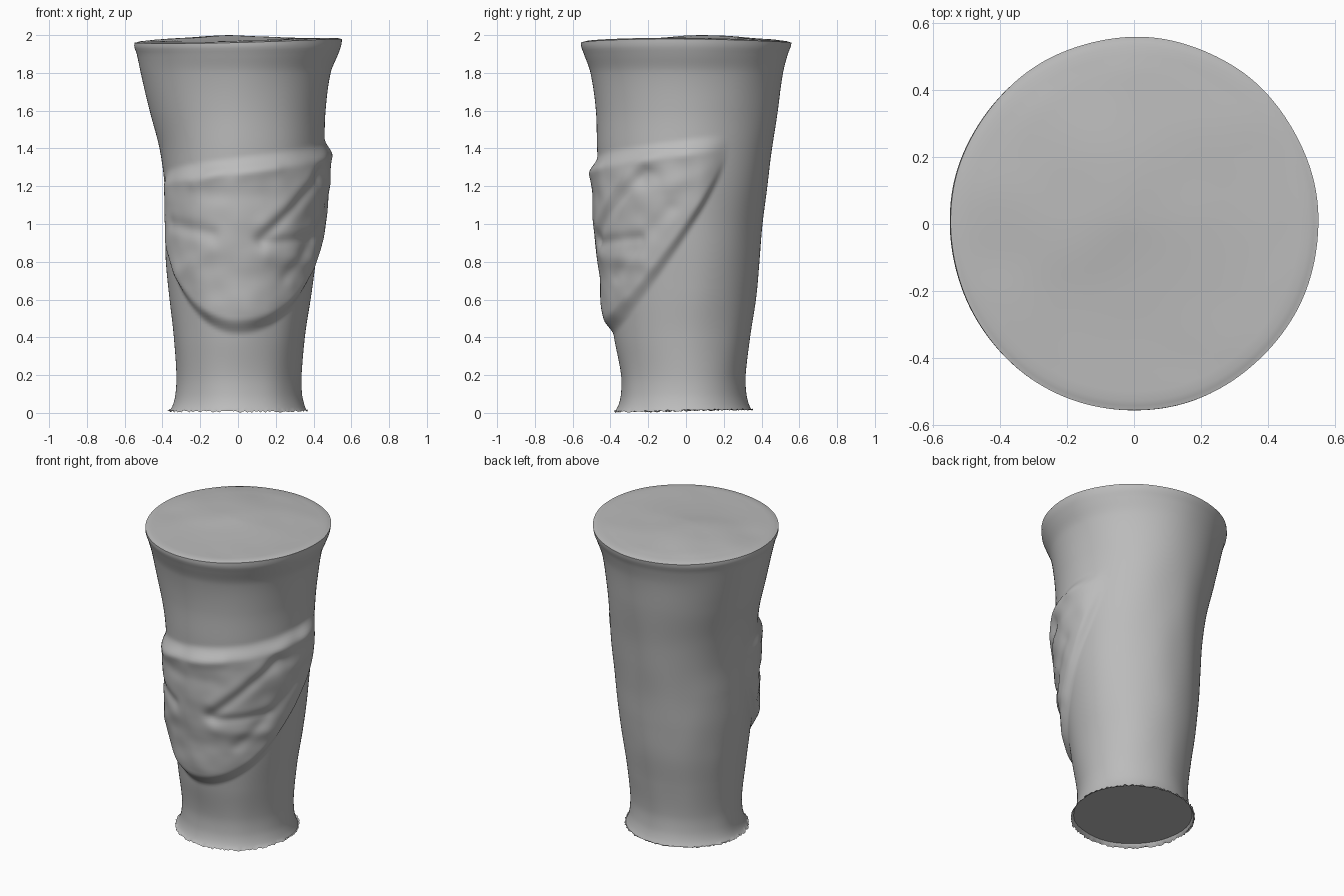
import bpy, bmesh, math, random
from mathutils import Vector, noise

random.seed(4)
cube = bpy.data.objects.get("Cube")
if cube:
    bpy.data.objects.remove(cube, do_unlink=True)

SEGMENTS, ROWS = 192, 130

clay = bpy.data.materials.new("Plain grey")
clay.use_nodes = True
GREY = (0.5, 0.5, 0.5, 1)
clay.diffuse_color = GREY
clay.node_tree.nodes["Principled BSDF"].inputs["Base Color"].default_value = GREY

# Radius of the plain cup by height: z, toward -x, +x, -y, +y
PROFILE = [
    (0.00, .37, .37, .38, .355), (0.04, .345, .352, .358, .335),
    (0.10, .33, .338, .345, .32), (0.20, .325, .335, .345, .315),
    (0.40, .34, .355, .38, .34), (0.60, .363, .385, .405, .37),
    (0.80, .38, .41, .425, .39), (1.00, .385, .432, .45, .405),
    (1.20, .39, .45, .463, .43), (1.40, .415, .458, .47, .455),
    (1.60, .468, .464, .477, .485), (1.80, .515, .49, .505, .515),
    (1.90, .537, .53, .54, .54), (1.94, .55, .545, .555, .555),
    (1.97, .545, .55, .555, .56),
]

# Creases (negative) and ridges (positive) of the relief:
# start angle and height, end angle and height, width, depth
FOLDS = [
    (.25, .92, 1.1, 1.28, .035, -.014), (.3, 1.0, 1.3, 1.4, .05, .009),
    (.3, .9, 1.0, .93, .03, -.009), (.35, .83, 1.0, .8, .045, .008),
    (-.3, .95, -.9, 1.0, .04, -.012), (-.3, .86, -.8, .75, .05, .008),
    (-.5, 1.22, -.2, 1.28, .04, .009), (.05, 1.27, .4, 1.3, .04, .008),
    (-.3, 1.15, .3, 1.15, .05, -.006), (-.3, .55, .35, .55, .07, .006),
    (.6, .72, 1.4, 1.08, .04, -.008), (1.1, 1.24, 1.2, 1.26, .05, -.014),
    (1.55, 1.38, 1.6, 1.4, .05, .009), (1.4, 1.2, 1.9, 1.3, .05, .007),
]


def smooth(t):
    t = min(1, max(0, t))
    return t * t * (3 - 2 * t)


def radii_at(z):
    """Smooth interpolation of the four side profiles."""
    last = len(PROFILE) - 1
    i = next((k for k in range(last) if z <= PROFILE[k + 1][0]), last - 1)
    a, b = PROFILE[i], PROFILE[i + 1]
    before, after = PROFILE[max(i - 1, 0)], PROFILE[min(i + 2, last)]
    h = b[0] - a[0]
    t = min(1, max(0, (z - a[0]) / h))
    out = []
    for k in range(1, 5):
        m0 = (b[k] - before[k]) / (b[0] - before[0]) * h
        m1 = (after[k] - a[k]) / (after[0] - a[0]) * h
        s = smooth(t)
        out.append(a[k] * (1 - s) + b[k] * s
                   + m0 * t * (1 - t) ** 2 - m1 * t * t * (1 - t))
    return out


def relief(phi, z):
    """Raised panel wrapping the front; phi is 0 at the front, positive to +x."""
    low = .41 + .21 * phi * phi if phi > 0 else .41 + .3 * phi * phi
    high = 1.36 + .06 * phi
    mask = smooth((z - low) / .09) * smooth((high - z) / .1)
    mask *= smooth((2.1 - phi) / .4) * smooth((phi + 1.45) / .4)
    height = .042 - .008 * smooth(abs(phi))
    for p0, z0, p1, z1, width, depth in FOLDS:
        a, b = Vector((p0 * .45, z0)), Vector((p1 * .45, z1))
        p, d = Vector((phi * .45, z)), b - a
        t = min(1, max(0, (p - a).dot(d) / d.dot(d)))
        gap = (p - a - d * t).length
        height += depth * math.exp(-(gap / width) ** 2)
    height += .005 * noise.noise(Vector((phi * 4, z * 9, 0)))
    return height * mask


def surface(phi, z):
    left, right, front, back = radii_at(z)
    s, c = math.sin(phi), -math.cos(phi)
    r = (right if s > 0 else left) * s * s + (back if c > 0 else front) * c * c
    r += relief(phi, z)
    # gentle hand-made unevenness
    r += .004 * noise.noise(Vector((s * 2, c * 2, z * 3)))
    return Vector((r * s, r * c, z))


def angle(j):
    return -math.pi + 2 * math.pi * j / SEGMENTS


def loft(name, rings, centre=None):
    """Skin a list of rings, optionally closing the last one to a centre point."""
    bm = bmesh.new()
    loops = [[bm.verts.new(p) for p in ring] for ring in rings]
    tip = bm.verts.new(centre) if centre else None
    for j in range(SEGMENTS):
        k = (j + 1) % SEGMENTS
        for a, b in zip(loops, loops[1:]):
            bm.faces.new((a[j], a[k], b[k], b[j]))
        if tip:
            bm.faces.new((loops[-1][j], loops[-1][k], tip))
    mesh = bpy.data.meshes.new(name)
    bm.to_mesh(mesh)
    bm.free()
    mesh.materials.append(clay)
    obj = bpy.data.objects.new(name, mesh)
    bpy.context.collection.objects.link(obj)
    bpy.ops.object.select_all(action='DESELECT')
    obj.select_set(True)
    bpy.context.view_layer.objects.active = obj
    bpy.ops.object.shade_smooth_by_angle(angle=math.radians(40))
    return obj


# Cup wall with a slightly wavy top rim and a ragged foot
def rim_height(phi):
    return 1.965 + .01 * math.sin(phi) - .005 * math.cos(phi * 2 + .5)


wall = []
for i in range(ROWS + 1):
    ring = []
    for j in range(SEGMENTS):
        phi = angle(j)
        z = rim_height(phi) * i / ROWS
        p = surface(phi, z)
        if i == 0:
            p.z = .012 * smooth(.5 - .5 * math.cos(phi)) + random.uniform(0, .012)
            p.xy *= random.uniform(.985, 1.01)
        ring.append(p)
    wall.append(ring)
loft("cup_wall", wall)


# Gently domed top with a rounded lip
def lid_point(p, f):
    x, y = p.x * f, p.y * f
    bump = .022 * math.exp(-((x + .08) ** 2 + (y - .15) ** 2) / .09)
    ripple = .004 * noise.noise(Vector((x * 5, y * 5, 1)))
    z = p.z * f + 1.975 * (1 - f) + (bump + ripple) * smooth((1 - f) * 5)
    return Vector((x, y, z + .006 * smooth((1 - f) * 20)))


lid = [[lid_point(p, f) for p in wall[-1]]
       for f in [1, .99, .975] + [.95 - .05 * n for n in range(19)]]
loft("cup_top", lid, lid_point(wall[-1][0], 0))

# Flat underside set just inside the foot
base = [[Vector((p.x * f, p.y * f, .03)) for p in wall[2]] for f in (1, .5)]
under = loft("cup_underside", base, Vector((0, 0, .03)))
under.data.flip_normals()
